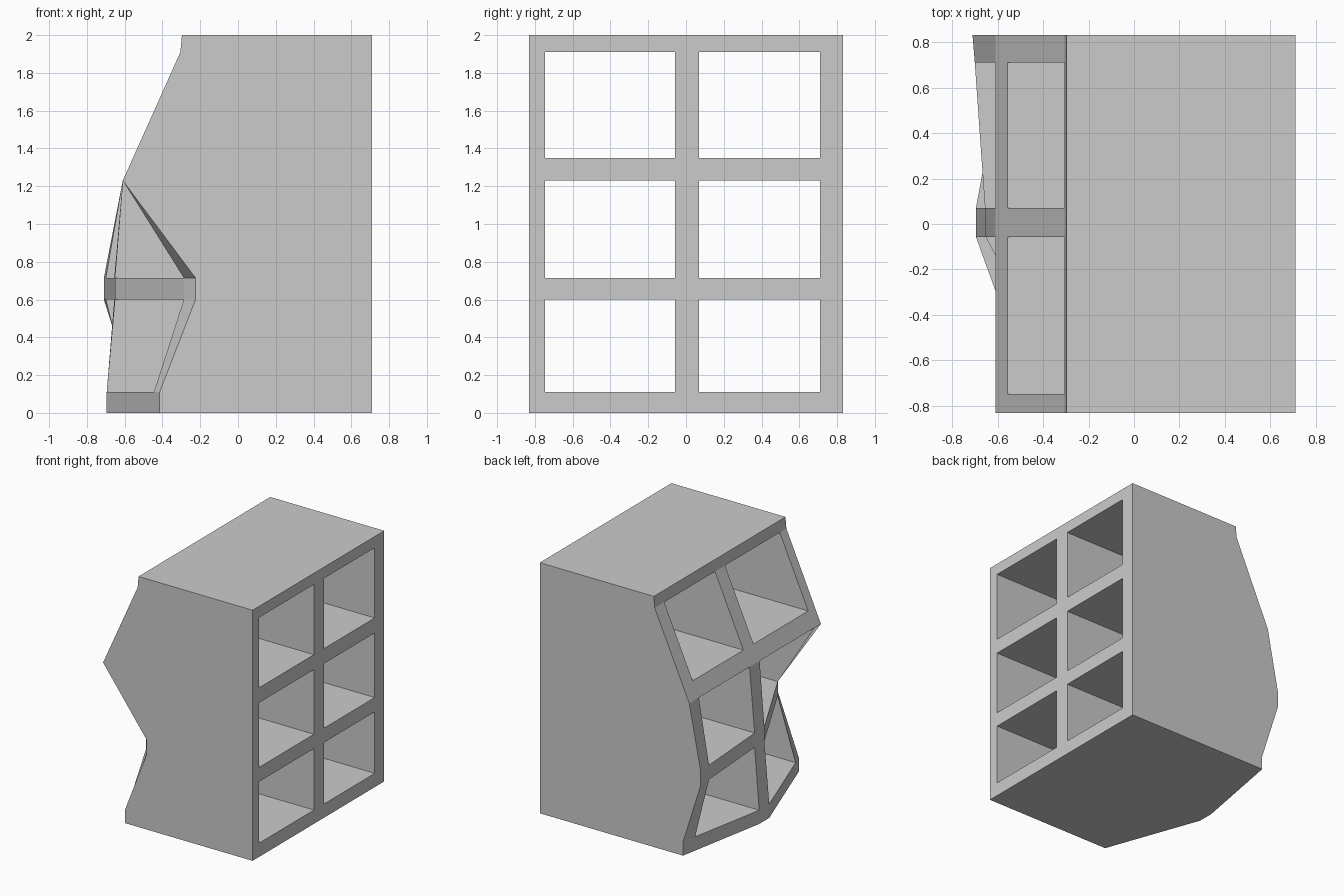
import bpy
import bmesh

if "Cube" in bpy.data.objects:
    bpy.data.objects.remove(bpy.data.objects["Cube"])

# Grid lines: even-numbered strips are boards, odd-numbered strips are openings
ys = [-0.83, -0.747, -0.057, 0.07, 0.71, 0.83]
zs = [0, 0.11, 0.60, 0.715, 1.23, 1.35, 1.91, 2.0]
front = 0.71

# Back edge position of the sculpted rear, one row per horizontal grid line
foot = [-0.415, -0.445, -0.695, -0.695, -0.577, -0.555]
waist = [-0.225, -0.287, -0.652, -0.655, -0.70, -0.71]
back = [foot, foot, waist, waist] + [[x] * 6 for x in (-0.61, -0.556, -0.305, -0.297)]

NY, NZ = len(ys) - 1, len(zs) - 1


def solid(i, j):
    return 0 <= i < NY and 0 <= j < NZ and (i % 2 == 0 or j % 2 == 0)


bm = bmesh.new()
F = [[bm.verts.new((front, y, z)) for y in ys] for z in zs]
B = [[bm.verts.new((back[j][i], y, z)) for i, y in enumerate(ys)] for j, z in enumerate(zs)]

for j in range(NZ):
    for i in range(NY):
        if not solid(i, j):
            continue
        # Front and rear faces of the boards
        ring = [(j, i), (j, i + 1), (j + 1, i + 1), (j + 1, i)]
        bm.faces.new([F[a][b] for a, b in ring])
        bm.faces.new([B[a][b] for a, b in reversed(ring)])
        # Walls wherever a board borders an opening or the outside
        sides = [(i, j - 1), (i + 1, j), (i, j + 1), (i - 1, j)]
        for k, n in enumerate(sides):
            if not solid(*n):
                (a, b), (c, d) = ring[k], ring[(k + 1) % 4]
                bm.faces.new([F[c][d], F[a][b], B[a][b], B[c][d]])

bmesh.ops.recalc_face_normals(bm, faces=bm.faces)
mesh = bpy.data.meshes.new("shelf_unit")
bm.to_mesh(mesh)
bm.free()
shelf = bpy.data.objects.new("shelf_unit", mesh)
bpy.context.collection.objects.link(shelf)
